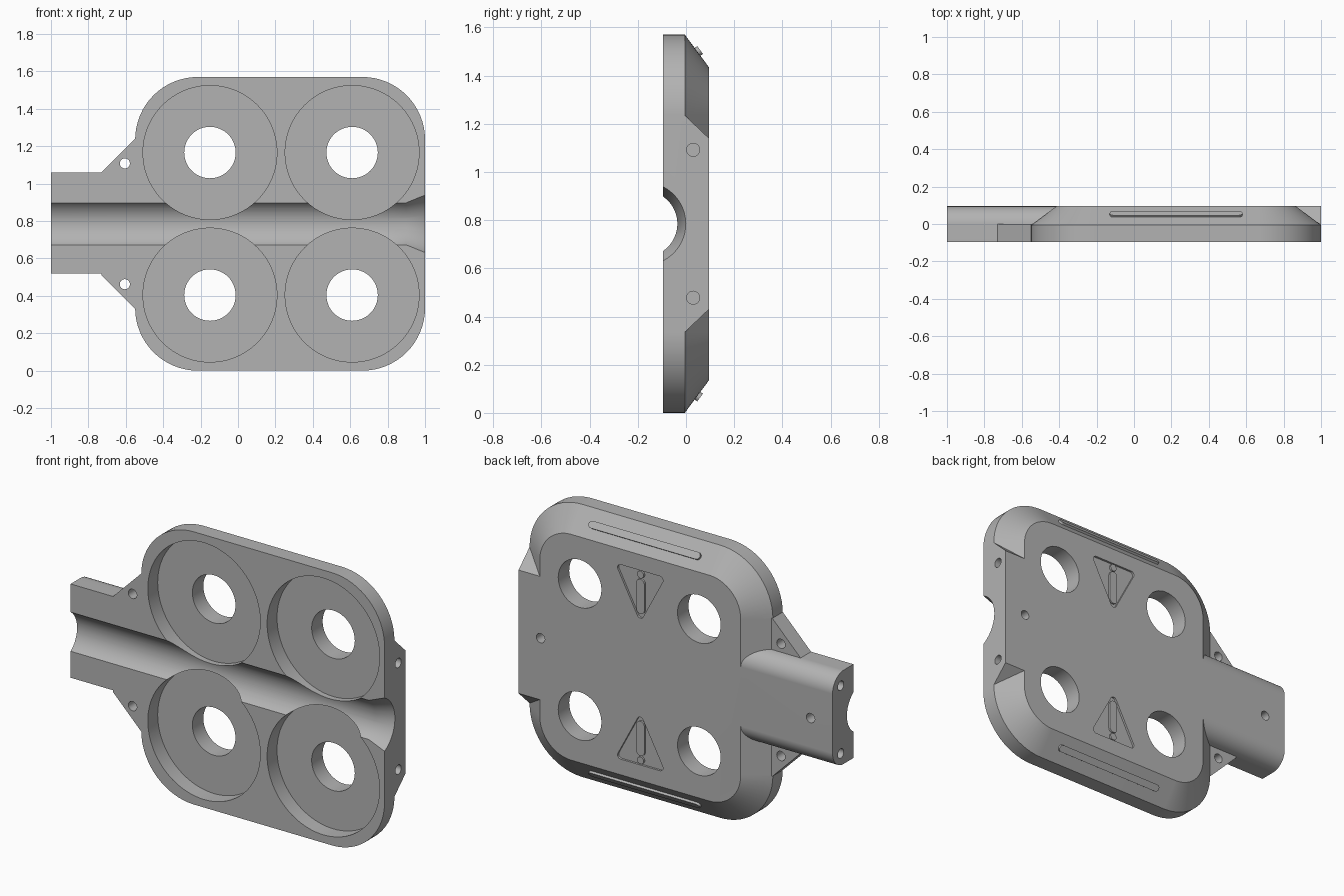
import bpy, bmesh, math
from math import sin, cos, pi, radians
from mathutils import Matrix, Vector

if "Cube" in bpy.data.objects:
    bpy.data.objects.remove(bpy.data.objects["Cube"], do_unlink=True)

GREY = (0.45, 0.45, 0.45, 1)
grey = bpy.data.materials.new("plain grey")
grey.use_nodes = True
grey.diffuse_color = GREY
grey.node_tree.nodes["Principled BSDF"].inputs["Base Color"].default_value = GREY

FRONT, STEP, BACK = -0.095, -0.005, 0.095
MID_X, MID_Z = 0.225, 0.785


def loft(name, rings):
    """Closed solid through matching rings of points."""
    bm = bmesh.new()
    loops = [[bm.verts.new(p) for p in ring] for ring in rings]
    n = len(loops[0])
    for a, b in zip(loops, loops[1:]):
        for i in range(n):
            j = (i + 1) % n
            bm.faces.new((a[i], a[j], b[j], b[i]))
    bm.faces.new(loops[0])
    bm.faces.new(loops[-1])
    bmesh.ops.recalc_face_normals(bm, faces=bm.faces)
    mesh = bpy.data.meshes.new(name)
    bm.to_mesh(mesh)
    bm.free()
    mesh.materials.append(grey)
    ob = bpy.data.objects.new(name, mesh)
    bpy.context.collection.objects.link(ob)
    return ob


def along_x(name, outline, x0, x1):
    return loft(name, [[(x, y, z) for y, z in outline] for x in (x0, x1)])


def along_y(name, outline, y0, y1):
    return loft(name, [[(x, y, z) for x, z in outline] for y in (y0, y1)])


def circle(u, v, r, n=32):
    return [(u + r * cos(2 * pi * i / n), v + r * sin(2 * pi * i / n)) for i in range(n)]


def rounded(centres, r, turns, n=16):
    """Rounded convex outline: an arc about each centre between given angles."""
    pts = []
    for (u, v), (a0, a1) in zip(centres, turns):
        for i in range(n + 1):
            a = radians(a0 + (a1 - a0) * i / n)
            pts.append((u + r * cos(a), v + r * sin(a)))
    return pts


def combine(target, tool, operation):
    mod = target.modifiers.new("combine", "BOOLEAN")
    mod.operation, mod.solver, mod.object = operation, "EXACT", tool
    bpy.context.view_layer.objects.active = target
    bpy.ops.object.modifier_apply(modifier=mod.name)
    bpy.data.objects.remove(tool, do_unlink=True)


def add(tool):
    combine(plate, tool, "UNION")


def cut(tool):
    combine(plate, tool, "DIFFERENCE")


# Main plate: rounded rectangle with a wide chamfer towards the back
RAD, INSET = 0.335, 0.135
hx, hz = 0.775 - RAD, MID_Z - RAD
corners = [(MID_X + sx * hx, MID_Z + sz * hz)
           for sx, sz in ((1, 1), (-1, 1), (-1, -1), (1, -1))]
quarters = [(a, a + 90) for a in (0, 90, 180, 270)]
plate = loft("cover_plate", [
    [(x, y, z) for x, z in rounded(corners, r, quarters)]
    for y, r in ((FRONT, RAD), (STEP, RAD), (BACK, RAD - INSET))])

# Block filling the chamfer at the left end
add(along_x("end_block", [(-0.05, 0.335), (STEP, 0.335), (BACK, 0.43),
                          (BACK, 1.14), (STEP, 1.235), (-0.05, 1.235)], 0.6, 1.0))

# Neck with rounded back edges
neck = [(FRONT, 1.06), (FRONT, 0.52)] + rounded(
    [(STEP, 0.62), (STEP, 0.96)], 0.1, [(-90, 0), (0, 90)])
add(along_x("neck", neck, -1.0, -0.35))

# Gussets between neck and plate, each with a small hole
for s in (1, -1):
    shape = [(x, MID_Z + s * h) for x, h in
             ((-0.73, 0.275), (-0.55, 0.455), (-0.45, 0.455), (-0.45, 0.2), (-0.73, 0.2))]
    add(along_y("gusset", shape, FRONT, 0.0))
    cut(along_y("gusset_hole", circle(-0.605, MID_Z + s * 0.323, 0.027), -0.2, 0.2))

# Four round pockets with centre holes
for x in (-0.15, 0.61):
    for s in (1, -1):
        z = MID_Z + s * 0.381
        cut(along_y("pocket", circle(x, z, 0.358, 96), -0.2, STEP))
        cut(along_y("centre_hole", circle(x, z, 0.1375, 48), -0.3, 0.3))

# Shallow channel along the front, flared at the left end
cut(loft("channel", [[(x, y, z) for y, z in circle(-0.173, MID_Z, r, 96)]
                     for x, r in ((-1.1, 0.137), (0.9, 0.137), (1.0, 0.172), (1.02, 0.179))]))

# Blind screw holes in both ends and in the back
for s in (1, -1):
    cut(along_x("end_hole", circle(0.03, MID_Z + s * 0.307, 0.027), 0.9, 1.1))
    cut(along_x("neck_hole", circle(0.02, MID_Z + s * 0.195, 0.027), -1.1, -0.9))
    cut(along_y("back_hole", circle(s * 0.86, MID_Z, 0.027), 0.0, 0.2))

# Sunken warning triangles with raised marks
marks = []
for s in (1, -1):
    def at(pts):
        return [(MID_X + u, MID_Z + s * v) for u, v in pts]

    tri = rounded([(0.125, 0.54), (-0.125, 0.54), (0, 0.305)], 0.02,
                  [(-28, 90), (90, 208), (208, 332)], 6)
    cut(along_y("triangle", at(tri), BACK - 0.012, 0.2))
    bar = rounded([(0, 0.483), (0, 0.335)], 0.026, [(0, 180), (180, 360)], 8)
    marks.append(along_y("mark_bar", at(bar), BACK - 0.015, BACK - 0.001))
    marks.append(along_y("mark_dot", at(circle(0, 0.535, 0.021, 24)),
                         BACK - 0.015, BACK - 0.001))

# Raised grip ribs on the top and bottom chamfers
slope = Vector((0, BACK - STEP, -INSET)).normalized()
outward = Vector((0, INSET, BACK - STEP)).normalized()
rib_outline = rounded([(0.335, 0), (-0.335, 0)], 0.02, [(-90, 90), (90, 270)], 8)
for s in (1, -1):
    rings = []
    for h in (-0.01, 0.013):
        ring = []
        for u, v in rib_outline:
            p = Vector((MID_X, 0.048, 2 * MID_Z - INSET * 0.53)) + slope * v + outward * h
            ring.append((MID_X + u, p.y, MID_Z + s * (p.z - MID_Z)))
        rings.append(ring)
    marks.append(loft("top_rib" if s > 0 else "bottom_rib", rings))

# Smooth curved walls, keeping hard edges
for ob in [plate] + marks:
    bpy.ops.object.select_all(action="DESELECT")
    ob.select_set(True)
    bpy.context.view_layer.objects.active = ob
    bpy.ops.object.shade_smooth_by_angle(angle=radians(25))
    mod = ob.modifiers.new("even_shading", "WEIGHTED_NORMAL")
    mod.keep_sharp = True
